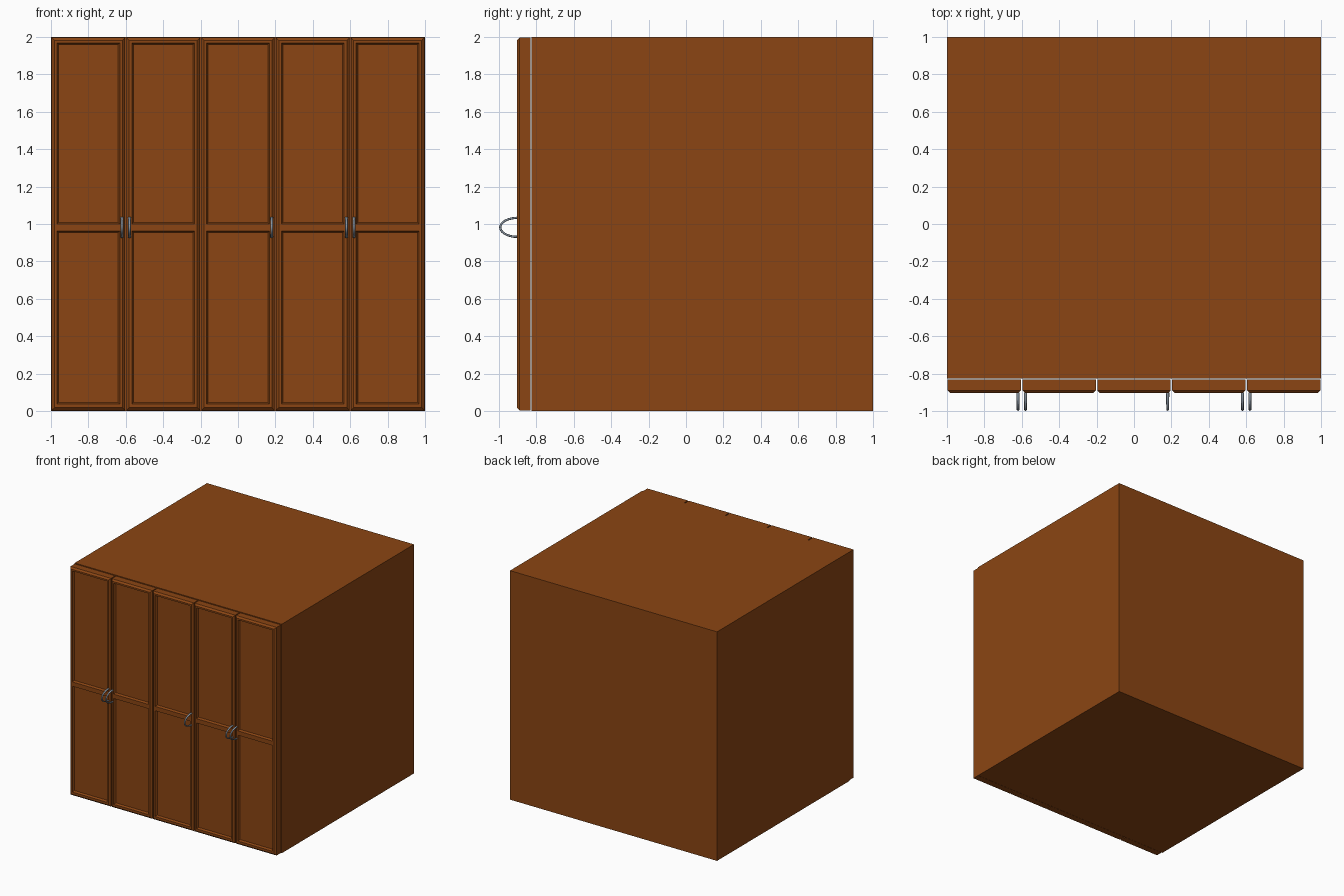
import bpy, bmesh, math

if "Cube" in bpy.data.objects:
    bpy.data.objects.remove(bpy.data.objects["Cube"])

def material(name, rgb):
    m = bpy.data.materials.new(name)
    m.diffuse_color = (*rgb, 1)
    m.use_nodes = True
    m.node_tree.nodes["Principled BSDF"].inputs["Base Color"].default_value = m.diffuse_color
    return m

wood = material("brown wood", (0.258, 0.06, 0.0065))
metal = material("grey metal", (0.25, 0.30, 0.36))

def finish(name, bm, mat):
    bmesh.ops.recalc_face_normals(bm, faces=bm.faces)
    me = bpy.data.meshes.new(name)
    bm.to_mesh(me)
    bm.free()
    me.materials.append(mat)
    ob = bpy.data.objects.new(name, me)
    bpy.context.collection.objects.link(ob)
    return ob

def box(bm, x0, x1, y0, y1, z0, z1):
    vs = bmesh.ops.create_cube(bm, size=1)["verts"]
    for v in vs:
        v.co = (x0 if v.co.x < 0 else x1, y0 if v.co.y < 0 else y1, z0 if v.co.z < 0 else z1)

# Cabinet body
bm = bmesh.new()
box(bm, -1, 1, -0.825, 1, 0, 2)
finish("cabinet_body", bm, wood)

BACK, SHOULDER, FRONT = -0.832, -0.89, -0.904
GAP, CH = 0.004, 0.014

def door(name, cx):
    bm = bmesh.new()
    hw = 0.2 - GAP
    # Front face is a 3 x 5 grid, so the two panels can be sunk into it
    xs = [cx - hw + CH, cx - 0.168, cx + 0.168, cx + hw - CH]
    zs = [0.004 + CH, 0.038, 0.962, 1.0, 1.968, 1.996 - CH]
    grid = [[bm.verts.new((x, FRONT, z)) for x in xs] for z in zs]
    panels = []
    for j in range(5):
        for i in range(3):
            f = bm.faces.new((grid[j][i], grid[j][i + 1], grid[j + 1][i + 1], grid[j + 1][i]))
            if i == 1 and j in (1, 3):
                panels.append(f)
    # Chamfered rim, side walls and back
    for y, d in ((SHOULDER, CH), (BACK, 0)):
        rim = [e for e in bm.edges if e.is_boundary]
        new = [g for g in bmesh.ops.extrude_edge_only(bm, edges=rim)["geom"]
               if isinstance(g, bmesh.types.BMVert)]
        for v in new:
            v.co.y = y
            if abs(v.co.x - xs[0]) < 1e-5: v.co.x -= d
            elif abs(v.co.x - xs[-1]) < 1e-5: v.co.x += d
            if abs(v.co.z - zs[0]) < 1e-5: v.co.z -= d
            elif abs(v.co.z - zs[-1]) < 1e-5: v.co.z += d
    bmesh.ops.holes_fill(bm, edges=[e for e in bm.edges if e.is_boundary], sides=0)
    bmesh.ops.recalc_face_normals(bm, faces=bm.faces)
    # Moulded, sunken panels
    bmesh.ops.inset_individual(bm, faces=panels, thickness=0.006, depth=-0.012)
    bmesh.ops.inset_individual(bm, faces=panels, thickness=0.006, depth=-0.006)
    finish(name, bm, wood)

def handle(name, cx, n=20, k=8):
    # Bowed pull: oval section swept along a half ellipse
    bm = bmesh.new()
    rings = []
    for i in range(n + 1):
        t = math.pi * i / n
        s, c = math.sin(t), math.cos(t)
        ring = []
        for j in range(k):
            a = 2 * math.pi * j / k
            r = 0.006 * math.cos(a)
            w = (0.009 - 0.002 * s) * math.sin(a)
            ring.append(bm.verts.new((cx + w, -0.9 - (0.093 + r) * s, 0.982 + (0.051 + r) * c)))
        rings.append(ring)
    for a, b in zip(rings, rings[1:]):
        for j in range(k):
            bm.faces.new((a[j], a[(j + 1) % k], b[(j + 1) % k], b[j]))
    bm.faces.new(rings[0])
    bm.faces.new(rings[-1])
    ob = finish(name, bm, metal)
    for p in ob.data.polygons:
        p.use_smooth = len(p.vertices) == 4

for i in range(5):
    door(f"door_{i + 1}", -0.8 + 0.4 * i)
for i, x in enumerate((-0.62, -0.58, 0.18, 0.58, 0.62)):
    handle(f"handle_{i + 1}", x)
